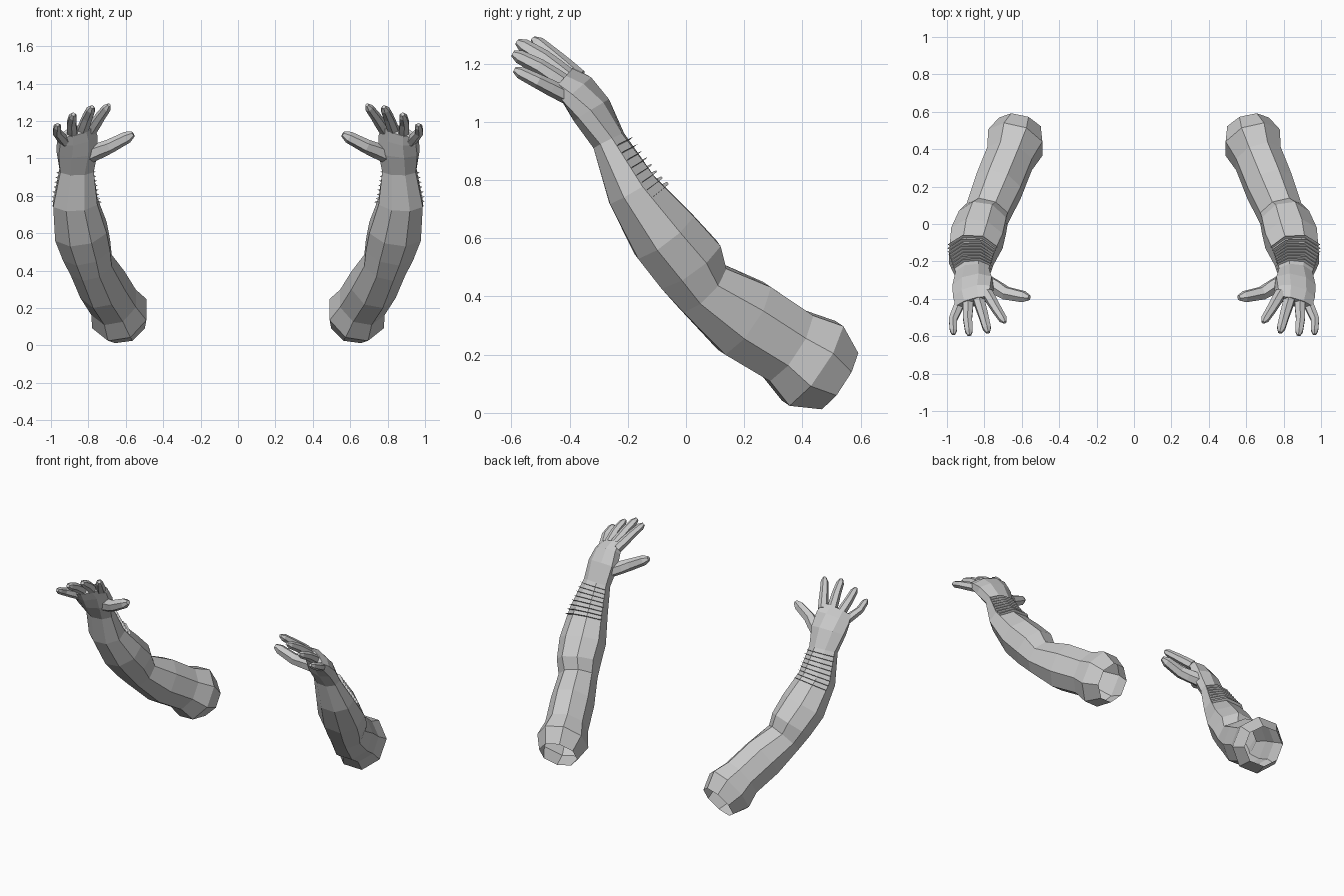
import bpy
import bmesh
from math import cos, sin, pi
from mathutils import Vector

cube = bpy.data.objects.get("Cube")
if cube:
    bpy.data.objects.remove(cube, do_unlink=True)

skin = bpy.data.materials.new("skin_grey")
skin.use_nodes = True
GREY = (0.6, 0.6, 0.6, 1)
skin.diffuse_color = GREY
skin.node_tree.nodes["Principled BSDF"].inputs["Base Color"].default_value = GREY


def frames(stations):
    """Centre, side axis, dorsal axis and half sizes for each (x, y, z, a, b, roll)."""
    pts = [Vector(s[:3]) for s in stations]
    out = []
    for i, (x, y, z, a, b, roll) in enumerate(stations):
        t = (pts[min(i + 1, len(pts) - 1)] - pts[max(i - 1, 0)]).normalized()
        ref = Vector((1, 0, 0)) if abs(t.x) < 0.8 else Vector((0, -0.6, 0.8))
        side = (ref - t * ref.dot(t)).normalized()
        up = t.cross(side)
        out.append((pts[i], side * cos(roll) - up * sin(roll),
                    up * cos(roll) + side * sin(roll), a, b))
    return out


def ring(frame, angles, grow=0.0):
    c, s, n, a, b = frame
    return [c + s * (a + grow) * cos(t) + n * (b + grow) * sin(t) for t in angles]


def finish(name, bm):
    """Make a flat-shaded object, mirrored to the other arm."""
    mesh = bpy.data.meshes.new(name)
    bm.to_mesh(mesh)
    bm.free()
    mesh.materials.append(skin)
    obj = bpy.data.objects.new(name, mesh)
    bpy.context.collection.objects.link(obj)
    mirror = obj.modifiers.new("other_side", 'MIRROR')
    mirror.use_mirror_merge = False


def tube(name, stations, sides, cap_start):
    bm = bmesh.new()
    angles = [(i + 0.5) * 2 * pi / sides for i in range(sides)]
    k = 1 / cos(pi / sides)
    rows = []
    for c, s, n, a, b in frames(stations):
        rows.append([bm.verts.new(p) for p in ring((c, s, n, a * k, b * k), angles)])
    for r0, r1 in zip(rows, rows[1:]):
        for i in range(sides):
            j = (i + 1) % sides
            bm.faces.new((r0[i], r0[j], r1[j], r1[i]))
    bm.faces.new(rows[-1])
    if cap_start:
        bm.faces.new(rows[0][::-1])
    bmesh.ops.recalc_face_normals(bm, faces=bm.faces)
    finish(name, bm)


# Arm and palm: open shoulder to closed knuckles
ARM = [
    (0.61, 0.52, 0.115, 0.115, 0.115, 0),
    (0.635, 0.435, 0.17, 0.15, 0.165, 0),
    (0.665, 0.35, 0.23, 0.125, 0.135, 0),
    (0.725, 0.20, 0.325, 0.125, 0.14, 0),
    (0.785, 0.055, 0.43, 0.115, 0.105, 0),
    (0.81, 0.01, 0.51, 0.13, 0.125, 0),
    (0.84, -0.075, 0.61, 0.14, 0.12, 0),
    (0.87, -0.185, 0.765, 0.118, 0.09, 0),
    (0.863, -0.265, 0.935, 0.09, 0.055, 0.1),
    (0.86, -0.325, 1.04, 0.108, 0.062, 0.25),
    (0.86, -0.375, 1.11, 0.108, 0.052, 0.4),
    (0.86, -0.42, 1.15, 0.095, 0.03, 0.42),
]
tube("arm", ARM, 8, False)

# Fingers and thumb: root, middle joint and tip
DIGITS = {
    "index_finger": ((0.785, -0.37, 1.15), (0.735, -0.455, 1.225), (0.69, -0.525, 1.285), 0.024),
    "middle_finger": ((0.835, -0.39, 1.14), (0.805, -0.49, 1.22), (0.78, -0.58, 1.275), 0.025),
    "ring_finger": ((0.885, -0.40, 1.12), (0.89, -0.505, 1.19), (0.88, -0.595, 1.235), 0.024),
    "little_finger": ((0.925, -0.41, 1.09), (0.968, -0.51, 1.14), (0.965, -0.59, 1.18), 0.022),
    "thumb": ((0.79, -0.31, 1.02), (0.685, -0.37, 1.065), (0.56, -0.395, 1.13), 0.033),
}
for name, (root, mid, tip, r) in DIGITS.items():
    root, mid, tip = Vector(root), Vector(mid), Vector(tip)
    path = [(root, 1.15), (root.lerp(mid, 0.55), 1.1), (mid, 1.0),
            (mid.lerp(tip, 0.75), 0.85), (tip, 0.4)]
    tube(name, [(*p, r * f, r * f, 0) for p, f in path], 6, True)

# Rows of fine hair: thin fins wrapping the back of the forearm
bm = bmesh.new()
near, far = frames(ARM)[7:9]
low = frames(ARM)[6]
octagon = [(i + 0.5) * pi / 4 for i in range(4)]
k = 1 / cos(pi / 8)
for i in range(8):
    f = -0.25 + i * 0.155
    start, end = (near, far) if f >= 0 else (near, low)
    mixed = [u + (v - u) * abs(f) for u, v in zip(start, end)]
    mixed[3] *= k
    mixed[4] *= k
    base = ring(mixed, octagon, -0.004)
    edge = ring(mixed, octagon, 0.012)
    b = [bm.verts.new(p) for p in base]
    e = [bm.verts.new(p + Vector((0, 0.003, 0.006))) for p in edge]
    for j in range(3):
        bm.faces.new((b[j], b[j + 1], e[j + 1], e[j]))
finish("forearm_hair", bm)
